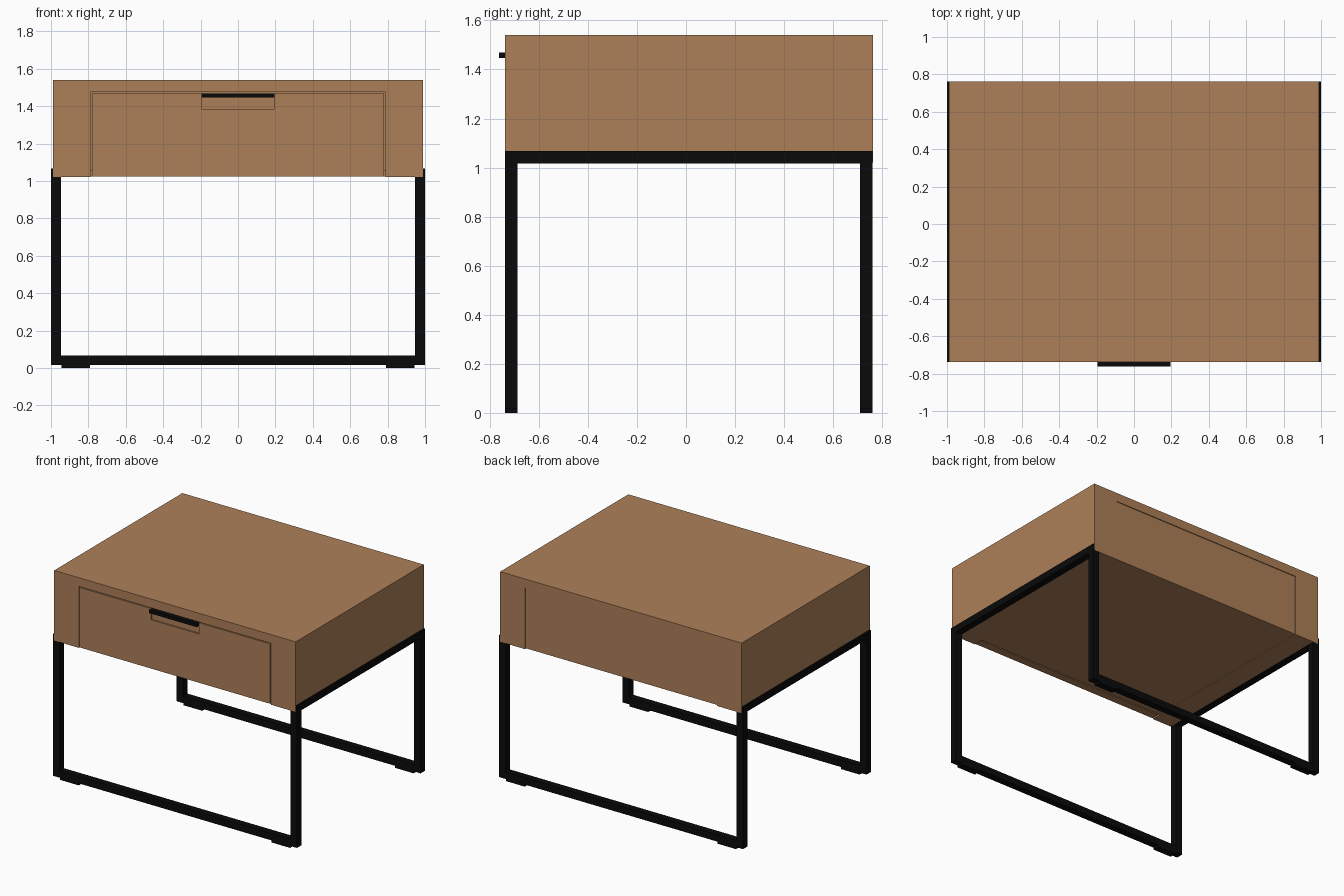
import bpy

if "Cube" in bpy.data.objects:
    bpy.data.objects.remove(bpy.data.objects["Cube"])


def material(name, rgb):
    m = bpy.data.materials.new(name)
    m.diffuse_color = (*rgb, 1)
    m.use_nodes = True
    m.node_tree.nodes["Principled BSDF"].inputs["Base Color"].default_value = m.diffuse_color
    return m


WOOD = material("warm_wood", (0.423, 0.216, 0.098))
METAL = material("black_metal", (0.003, 0.003, 0.003))


def box(name, x, y, z, mat):
    """Box from (min, max) ranges on each axis."""
    bpy.ops.mesh.primitive_cube_add(size=1)
    ob = bpy.context.object
    ob.name = name
    for v in ob.data.vertices:
        v.co = [r[0] + (c + 0.5) * (r[1] - r[0]) for c, r in zip(v.co, (x, y, z))]
    ob.data.materials.append(mat)
    return ob


def span(s, a, b):
    """Range a..b mirrored to side s."""
    return (a, b) if s > 0 else (-b, -a)


FRONT, BACK = -0.738, 0.762

# Wooden case: top slab, thick sides, bottom and slightly recessed back
box("top_slab", (-0.99, 0.99), (FRONT, BACK), (1.475, 1.54), WOOD)
for s, side in ((1, "right"), (-1, "left")):
    box(f"{side}_side_block", span(s, 0.788, 0.99), (FRONT, BACK), (1.02, 1.475), WOOD)
box("bottom_panel", (-0.788, 0.788), (-0.672, BACK - 0.006), (1.025, 1.06), WOOD)
box("back_panel", (-0.788, 0.788), (0.71, BACK - 0.006), (1.06, 1.475), WOOD)

# Drawer front with thin gap around it and a shallow finger recess
drawer = box("drawer_front", (-0.781, 0.781), (FRONT, -0.68), (1.025, 1.469), WOOD)
cutter = box("recess_cutter", (-0.196, 0.196), (-0.8, FRONT + 0.012), (1.386, 1.6), WOOD)
cutter.hide_render = True
cutter.hide_set(True)
cut = drawer.modifiers.new("finger_recess", 'BOOLEAN')
cut.object = cutter
cut.solver = 'EXACT'

# Handle lip over the recess
box("drawer_handle", (-0.195, 0.195), (-0.763, FRONT + 0.012), (1.446, 1.469), METAL)

# Metal frame: legs, side rails, floor rails and foot pads
ENDS = (("front", FRONT + 0.001, FRONT + 0.052), ("back", BACK - 0.052, BACK - 0.001))
for s, side in ((1, "right"), (-1, "left")):
    box(f"{side}_side_rail", span(s, 0.947, 1.0), (FRONT + 0.001, BACK - 0.001), (1.016, 1.067), METAL)
    for end, y0, y1 in ENDS:
        box(f"{end}_{side}_leg", span(s, 0.947, 1.0), (y0, y1), (0.015, 1.016), METAL)
        box(f"{end}_{side}_foot_pad", span(s, 0.79, 0.943), (y0, y1), (0, 0.015), METAL)
for end, y0, y1 in ENDS:
    box(f"{end}_floor_rail", (-0.947, 0.947), (y0, y1), (0.015, 0.066), METAL)
